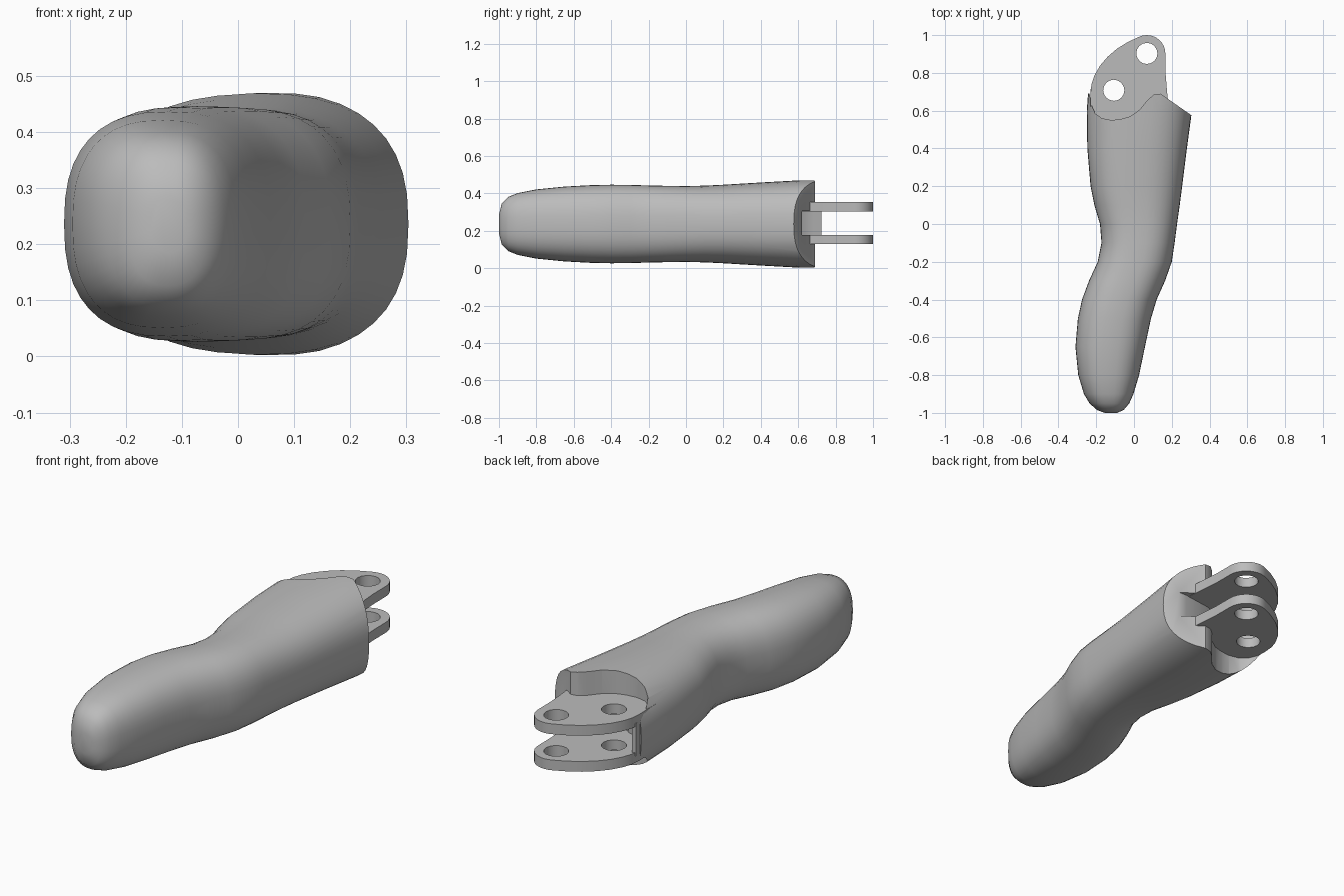
import bpy, bmesh
from math import sin, cos, pi, radians, copysign

cube = bpy.data.objects.get("Cube")
if cube:
    bpy.data.objects.remove(cube, do_unlink=True)

MID = 0.236  # height of the symmetry plane

grey = bpy.data.materials.new("light grey plastic")
grey.use_nodes = True
grey.diffuse_color = (0.5, 0.5, 0.5, 1)
grey.node_tree.nodes["Principled BSDF"].inputs["Base Color"].default_value = (0.5, 0.5, 0.5, 1)


def finish(bm, name):
    bmesh.ops.recalc_face_normals(bm, faces=bm.faces)
    mesh = bpy.data.meshes.new(name)
    bm.to_mesh(mesh)
    bm.free()
    mesh.materials.append(grey)
    obj = bpy.data.objects.new(name, mesh)
    bpy.context.collection.objects.link(obj)
    return obj


def prism(name, outline, low, high):
    """Extrude a plan outline between two heights."""
    bm = bmesh.new()
    face = bm.faces.new([bm.verts.new((x, y, low)) for x, y in outline])
    top = bmesh.ops.extrude_face_region(bm, geom=[face])["geom"]
    bmesh.ops.translate(bm, vec=(0, 0, high - low),
                        verts=[v for v in top if isinstance(v, bmesh.types.BMVert)])
    return finish(bm, name)


def circle(cx, cy, radius, start, end, steps):
    angles = [radians(start + (end - start) * i / steps) for i in range(steps + 1)]
    return [(cx + radius * cos(a), cy + radius * sin(a)) for a in angles]


def activate(obj):
    bpy.ops.object.select_all(action="DESELECT")
    obj.select_set(True)
    bpy.context.view_layer.objects.active = obj


def cut(obj, cutter):
    mod = obj.modifiers.new("cut", "BOOLEAN")
    mod.operation, mod.solver, mod.object = "DIFFERENCE", "EXACT", cutter
    activate(obj)
    bpy.ops.object.modifier_apply(modifier=mod.name)
    bpy.data.objects.remove(cutter, do_unlink=True)


def smooth(obj, angle):
    activate(obj)
    bpy.ops.object.shade_smooth_by_angle(angle=radians(angle))


# Finger shell: rounded sections (y, left edge, right edge, half height)
SECTIONS = [
    (-1.0, -.155, -.09, .05), (-.985, -.195, -.055, .11), (-.95, -.235, -.025, .145),
    (-.9, -.265, -.003, .165), (-.8, -.295, .027, .185), (-.65, -.31, .058, .2),
    (-.5, -.297, .09, .208), (-.4, -.275, .12, .21), (-.3, -.238, .165, .209),
    (-.2, -.192, .2, .206), (-.1, -.172, .215, .204), (0, -.18, .228, .203),
    (.1, -.21, .242, .205), (.2, -.23, .255, .21), (.4, -.247, .28, .222),
    (.6, -.25, .307, .233), (.8, -.235, .33, .238)]
SIDES = 40


def rounded(t):
    return copysign(abs(t) ** 0.8, t)


bm = bmesh.new()
rings = []
for y, left, right, half in SECTIONS:
    mid, wide = (left + right) / 2, (right - left) / 2
    rings.append([bm.verts.new((mid + wide * rounded(cos(2 * pi * i / SIDES)), y,
                                MID + half * rounded(sin(2 * pi * i / SIDES))))
                  for i in range(SIDES)])
for a, b in zip(rings, rings[1:]):
    for i in range(SIDES):
        j = (i + 1) % SIDES
        bm.faces.new((a[i], a[j], b[j], b[i]))
bm.faces.new(rings[0])
bm.faces.new(rings[-1])
shell = finish(bm, "finger_shell")

# Slanted end with a scooped clearance around the hinge
end_outline = [(.5, .44), (.305, .575), (.14, .69), (.105, .685), (.07, .655), (.03, .605),
               (-.02, .57), (-.07, .555), (-.12, .55), (-.17, .56), (-.205, .585),
               (-.225, .63), (-.235, .69), (-.4, .7), (-.4, 1.2), (.5, 1.2)]
cut(shell, prism("end_cutter", end_outline, -.2, .8))

# Slot between the two lugs
slot_outline = [(.5, .61), (.2, .62), (.05, .6), (-.08, .54), (-.2, .55),
                (-.22, .69), (-.4, .7), (-.4, 1.2), (.5, 1.2)]
cut(shell, prism("slot_cutter", slot_outline, .178, .305))
smooth(shell, 35)

# Pair of hinge lugs with two pin holes each
lug_outline = circle(.068, .902, .098, 0, 115, 10) + [
    (-.03, .965), (-.09, .928), (-.14, .885), (-.18, .838), (-.21, .785), (-.225, .74),
    (-.23, .69), (-.228, .56), (-.15, .48), (.1, .48), (.19, .56), (.175, .7), (.167, .8)]
for name, low in (("lower_hinge_lug", .128), ("upper_hinge_lug", .304)):
    lug = prism(name, lug_outline, low, low + .05)
    for x, y in ((.068, .903), (-.107, .708)):
        cut(lug, prism("pin_cutter", circle(x, y, .056, 0, 337.5, 15), -.1, .7))
    smooth(lug, 30)

# Web joining the lugs on the right side, with a hollow rounded end
web_outline = [(-.228, .5), (-.23, .715), (-.215, .725), (-.2, .68), (-.18, .62),
               (-.14, .58), (-.08, .56), (-.08, .5)]
web = prism("hinge_web", web_outline, .16, .32)
smooth(web, 40)
